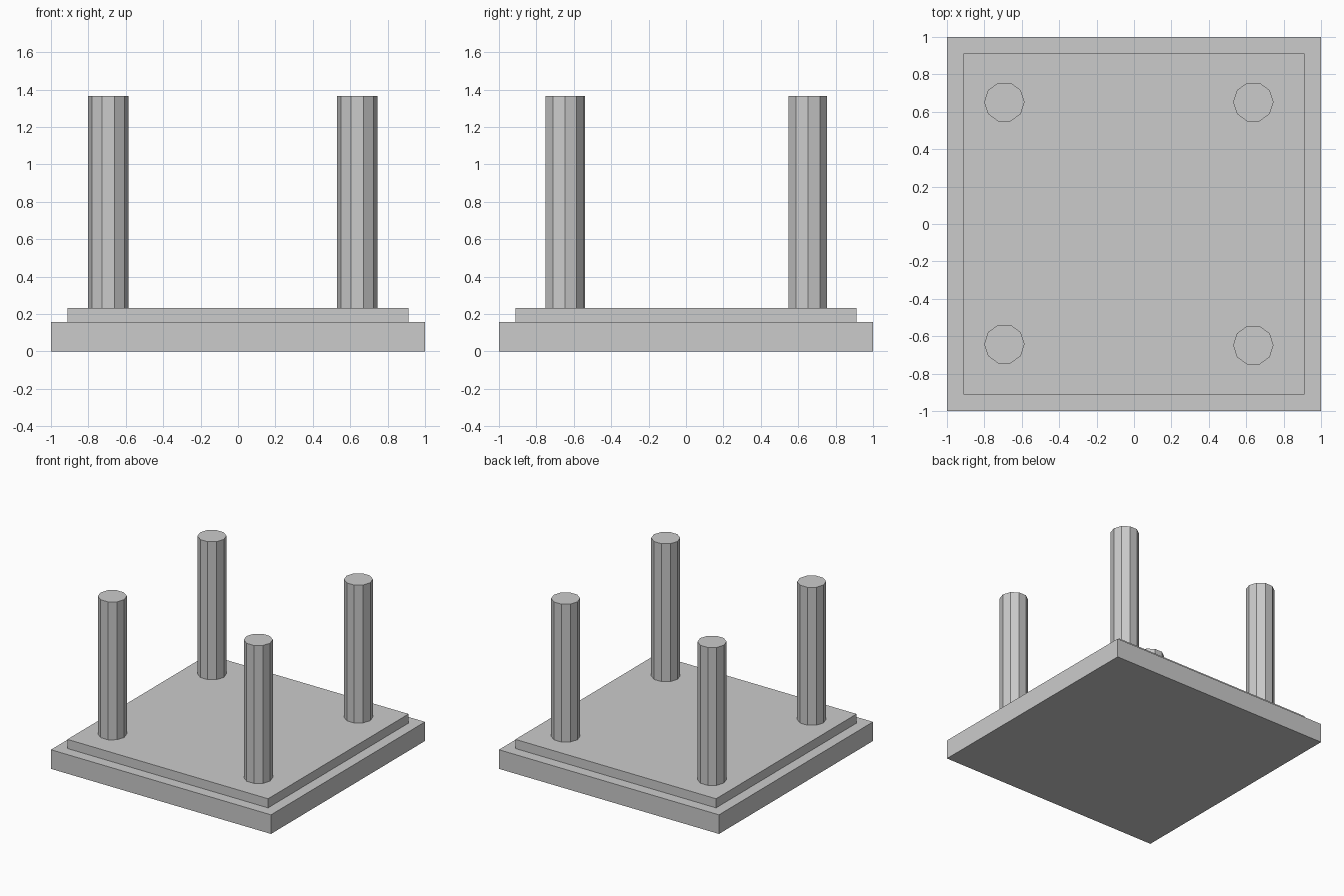
import bpy
import math

if "Cube" in bpy.data.objects:
    bpy.data.objects.remove(bpy.data.objects["Cube"])

BASE_TOP, STEP_TOP, COLUMN_TOP = 0.157, 0.232, 1.365


def slab(name, half, z0, z1):
    bpy.ops.mesh.primitive_cube_add(size=1, location=(0, 0, (z0 + z1) / 2))
    ob = bpy.context.object
    ob.name = name
    ob.scale = (2 * half, 2 * half, z1 - z0)
    bpy.ops.object.transform_apply(location=False, rotation=False, scale=True)


def column(name, x, y):
    # ten-sided shaft with corners pointing along x
    bpy.ops.mesh.primitive_cylinder_add(
        vertices=10, radius=0.108, depth=COLUMN_TOP - STEP_TOP,
        location=(x, y, (STEP_TOP + COLUMN_TOP) / 2),
        rotation=(0, 0, math.pi / 2))
    bpy.context.object.name = name


# Stepped plinth
slab("base_slab", 1.0, 0, BASE_TOP)
slab("upper_step", 0.912, BASE_TOP, STEP_TOP)

# Four free-standing columns
for name, x, y in (("front_left_column", -0.693, -0.642),
                   ("front_right_column", 0.638, -0.648),
                   ("back_left_column", -0.693, 0.652),
                   ("back_right_column", 0.638, 0.652)):
    column(name, x, y)
